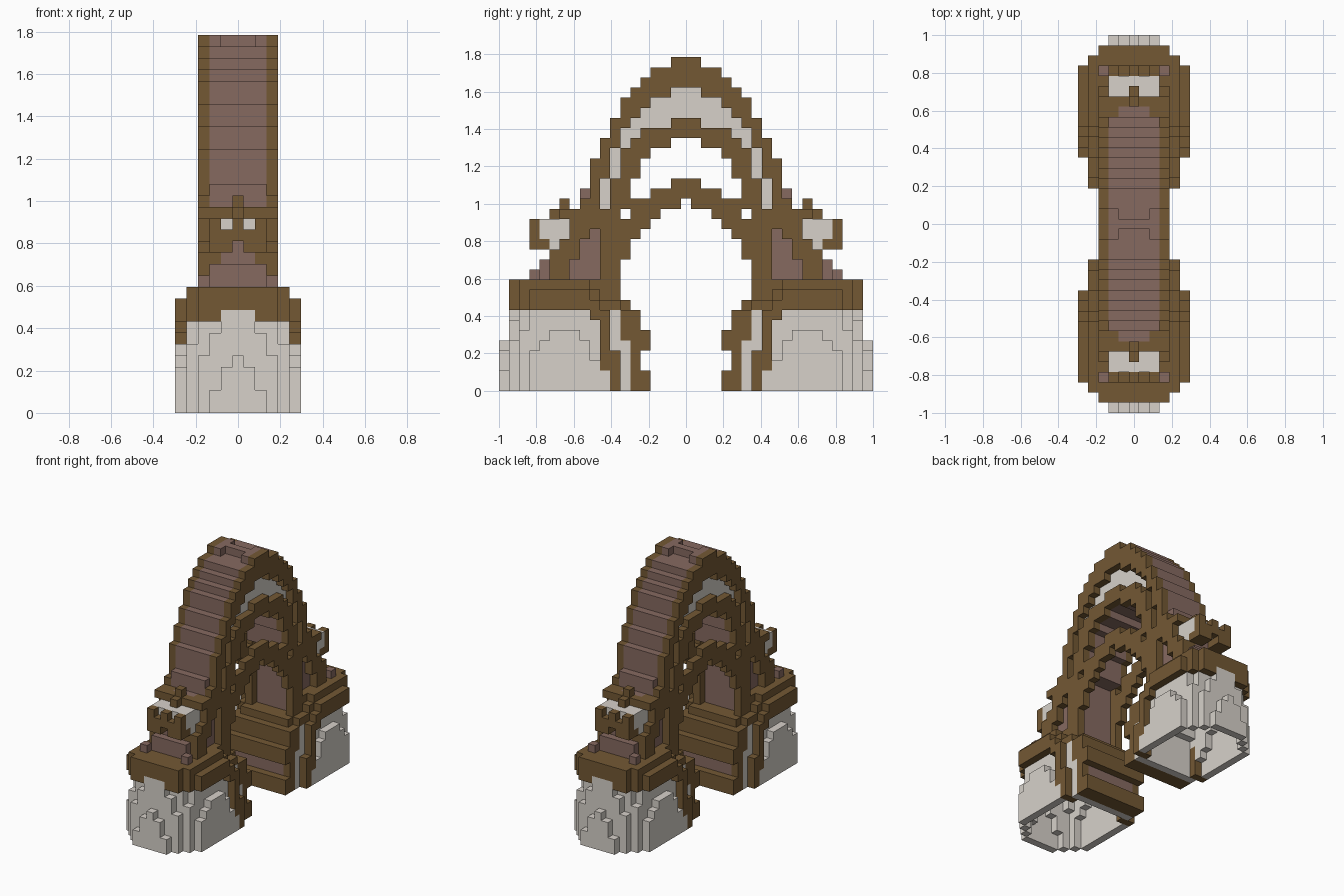
import bpy
import bmesh

old = bpy.data.objects.get("Cube")
if old:
    bpy.data.objects.remove(old, do_unlink=True)

S = 2 / 37  # block size


def material(name, rgb):
    m = bpy.data.materials.new(name)
    m.use_nodes = True
    m.diffuse_color = (*rgb, 1)
    m.node_tree.nodes["Principled BSDF"].inputs["Base Color"].default_value = (*rgb, 1)
    return m


BROWN = material("brown wood", (0.172, 0.098, 0.034))
MAUVE = material("mauve clay", (0.240, 0.143, 0.118))
STONE = material("pale stone", (0.680, 0.640, 0.590))

# Arch profile heights, listed by distance from the middle
ARCH_TOP = [33, 33, 32, 32, 31, 30, 29, 27, 25, 23, 20]
ARCH_LOW = [25, 25, 24, 24, 23, 21, 18, 18, 18, 18, 18]
BAND_TOP = [30, 30, 29, 29, 28, 27, 26, 24, 21]
BAND_LOW = [27, 27, 26, 26, 26, 25, 24, 21, 18]
RIB_TOP = [21, 21, 20, 20, 19, 19, 17]
RIB_LOW = [19, 18, 18, 17, 16, 15, 13]
# Foot bulge heights at the outermost layer, by distance from the middle
BULGE = {8: 1, 9: 2, 10: 4, 11: 5, 12: 5, 13: 5, 14: 4, 15: 3}


# Each rule takes a = blocks from centre in x, b = blocks from centre in y, z = level
def in_band(b, z):
    return b <= 8 and BAND_LOW[b] <= z < BAND_TOP[b]


def arch_trim(a, b, z):
    if a != 3 or b > 10 or in_band(b, z):
        return False
    return ARCH_LOW[b] <= z < ARCH_TOP[b] - (b == 10)


def arch_band(a, b, z):
    return a == 2 and in_band(b, z)


def arch_slats(a, b, z):
    if b == 1 and a <= 1 and z == 32:
        return False
    return a <= 2 and b <= 10 and ARCH_LOW[b] <= z < ARCH_TOP[b]


def inner_rib(a, b, z):
    return a == 3 and b <= 6 and RIB_LOW[b] <= z < RIB_TOP[b]


def leg_frame(a, b, z):
    if a != 3 or not 11 <= z <= 17 or not 7 <= b <= 13:
        return False
    if b == 13:
        return z <= 13
    panel = 9 <= b <= 11 and z <= {9: 15, 10: 14, 11: 12}[b]
    return not panel and not (b == 12 and z in (15, 16))


def leg_core(a, b, z):
    if a == 3:
        return b == 15 and z == 11
    if a > 2 or b < 8:
        return False
    if z in (9, 10):
        return b == 8
    return 11 <= z <= 17 and b <= (14 if z <= 12 else 13 if z <= 14 else 11)


def crest_trim(a, b, z):
    if b == 15:
        return a <= 2 and ((z in (15, 16) and (a, z) != (1, 16)) or (a > 0 and z == 14))
    if b == 14:
        return a in (1, 2) and z == 14
    if b == 13:
        return (a, z) in ((2, 13), (0, 17))
    if b == 11:
        return a == 2 and z == 17
    return b == 12 and ((a <= 3 and z == 17) or (a == 0 and z == 18))


def crest_stone(a, b, z):
    if z == 14:
        return a == 2 and b == 13
    return 12 <= b <= 14 and z in (15, 16) and a <= 2


def ledge(a, b, z):
    if b == 6:
        return 5 <= z <= 8 and a <= (3 if z == 8 else 4)
    if b == 7:
        return (z == 8 and a <= 4) or (z in (9, 10) and a == 3)
    if not 8 <= b <= 17 or not 8 <= z <= 10:
        return False
    # The rim drops towards the inner side and rounds off at the outer end
    width = {17: 3, 16: 4}.get(b, 5)
    if z == 10:
        width = min(width, 4)
    if b == 8:
        width = 4 if z == 8 else 3
    if b == 9:
        width = 13 - z
    return a <= width and not (b == 17 and a <= 1 and z == 8)


def side_strap(a, b, z):
    if a == 5:
        return (b == 7 and z <= 3) or (b == 8 and 2 <= z <= 7) or (b == 9 and z == 7)
    return a == 4 and b == 7 and z <= 3


def inner_panel_frame(a, b, z):
    if b == 4:
        return a <= 4 and z in (0, 1, 4, 5)
    if b == 5:
        return a <= 4 and (z in (0, 1, 4, 5, 6, 7) or (a == 4 and z in (2, 3)))
    return False


def inner_panel(a, b, z):
    return b == 5 and a <= 3 and z in (2, 3)


def foot(a, b, z):
    if b == 18:
        return a <= 2 and z <= (4, 3, 1)[a]
    if b == 17:
        return a <= 3 and z <= (8, 8, 6, 4)[a]
    if b == 16:
        return a <= 4 and z <= (7 if a < 4 else 5)
    if a >= 5:
        return a == 5 and z <= BULGE.get(b, -1)
    return 6 <= b <= 15 and z <= (7 if b > 6 else 4)


def foot_shell(a, b, z):
    """Foot walls only, open underneath."""
    inside = foot(a + 1, b, z) and foot(a, b + 1, z) and foot(a, b - 1, z)
    return foot(a, b, z) and not (inside and z < 7)


# Parts in order of priority where rules overlap
PARTS = [
    ("arch_trim", arch_trim, BROWN), ("arch_band", arch_band, STONE),
    ("arch_slats", arch_slats, MAUVE), ("inner_rib", inner_rib, BROWN),
    ("crest_trim", crest_trim, BROWN), ("crest_stone", crest_stone, STONE),
    ("leg_frame", leg_frame, BROWN), ("leg_core", leg_core, MAUVE),
    ("ledge", ledge, BROWN), ("side_strap", side_strap, BROWN),
    ("inner_panel_frame", inner_panel_frame, BROWN),
    ("inner_panel", inner_panel, MAUVE), ("stone_foot", foot_shell, STONE),
]

# Fill the block grid
blocks = {}
for x in range(-5, 6):
    for y in range(-18, 19):
        for z in range(33):
            for name, rule, _ in PARTS:
                if rule(abs(x), abs(y), z):
                    blocks[x, y, z] = name
                    break


def add_faces(bm, cell, cache):
    """Add the exposed square faces of one block."""
    for axis in range(3):
        for sign in (-1, 1):
            near = list(cell)
            near[axis] += sign
            if tuple(near) in blocks:
                continue
            u, v = (axis + 1) % 3, (axis + 2) % 3
            loop = []
            for du, dv in ((-1, -1), (1, -1), (1, 1), (-1, 1)):
                p = [2 * c for c in cell]
                p[axis] += sign
                p[u] += du
                p[v] += dv
                key = (tuple(p), axis, sign)
                if key not in cache:
                    cache[key] = bm.verts.new((p[0] * S / 2, p[1] * S / 2, (p[2] + 1) * S / 2))
                loop.append(cache[key])
            bm.faces.new(loop if sign > 0 else loop[::-1])


# Turn each part into one object
for name, _, mat in PARTS:
    bm = bmesh.new()
    cache = {}
    for cell, part in blocks.items():
        if part == name:
            add_faces(bm, cell, cache)
    bmesh.ops.dissolve_limit(bm, angle_limit=0.01, verts=bm.verts, edges=bm.edges)
    mesh = bpy.data.meshes.new(name)
    bm.to_mesh(mesh)
    bm.free()
    mesh.materials.append(mat)
    bpy.context.collection.objects.link(bpy.data.objects.new(name, mesh))
